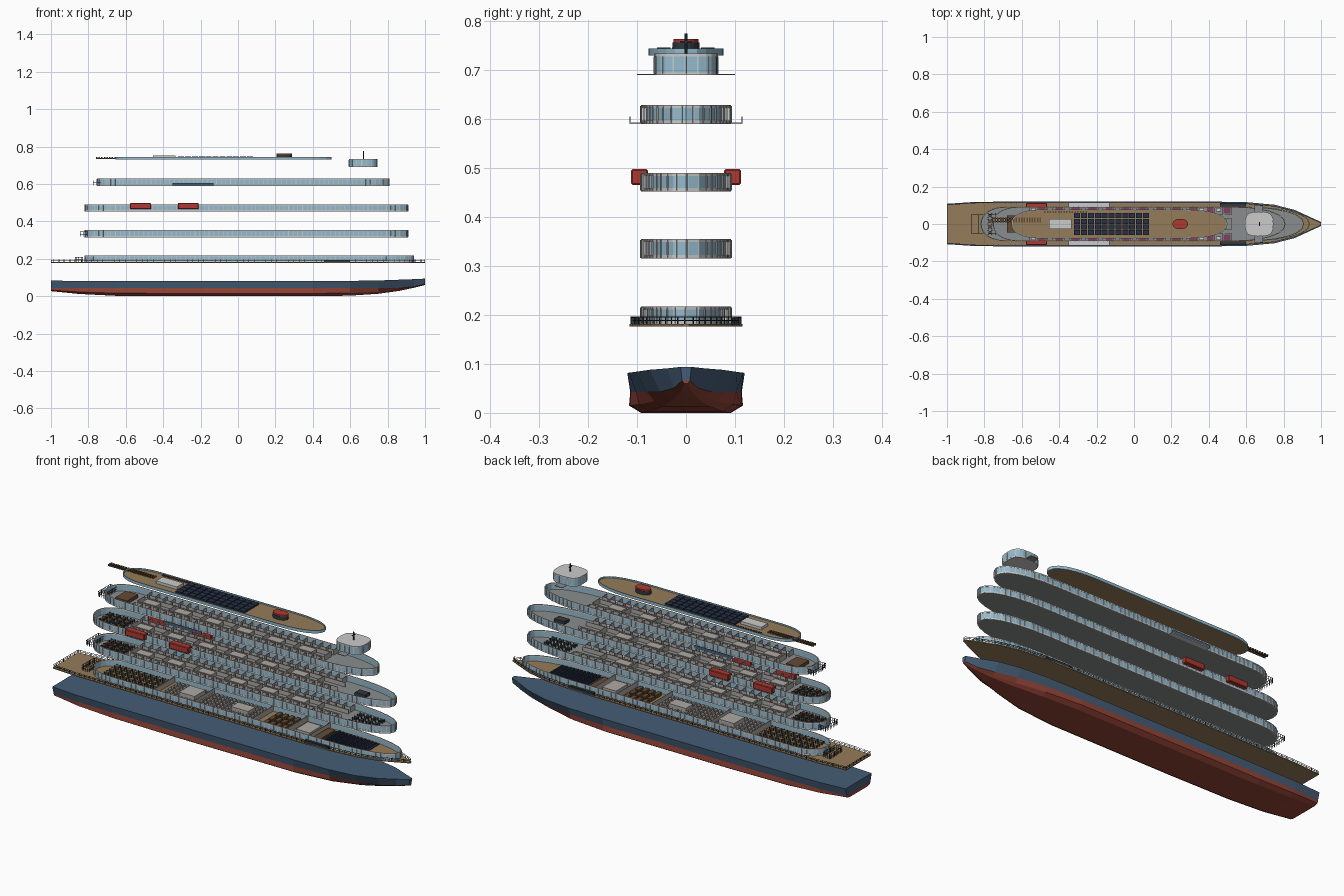
import bpy, bmesh, math
from mathutils import Matrix, Vector

if "Cube" in bpy.data.objects:
    bpy.data.objects.remove(bpy.data.objects["Cube"])

def mat(name, r, g, b):
    m = bpy.data.materials.new(name)
    m.diffuse_color = (r, g, b, 1)
    m.use_nodes = True
    m.node_tree.nodes["Principled BSDF"].inputs["Base Color"].default_value = m.diffuse_color
    return m

BLUE = mat("hull_blue", .06, .11, .18)
RED = mat("hull_red", .30, .06, .04)
WOOD = mat("teak", .30, .20, .10)
BROWN = mat("dark_wood", .13, .07, .035)
GLASS = mat("glass", .30, .50, .62)
WHITE = mat("trim", .65, .65, .62)
GREY = mat("floor_grey", .25, .27, .27)
WALL = mat("partition", .42, .40, .37)
DARK = mat("charcoal", .03, .04, .05)
NAVY = mat("navy", .02, .03, .06)
BOAT = mat("boat_red", .42, .04, .03)
PLUM = mat("plum", .22, .05, .11)

def finish(name, bm, *mats):
    bmesh.ops.recalc_face_normals(bm, faces=bm.faces)
    me = bpy.data.meshes.new(name)
    bm.to_mesh(me)
    bm.free()
    for m in mats:
        me.materials.append(m)
    o = bpy.data.objects.new(name, me)
    bpy.context.collection.objects.link(o)
    return o

def boxes(name, items, m):
    """items: (x0, x1, y0, y1, z0, z1) or (centre, size, angle)"""
    bm = bmesh.new()
    for it in items:
        if len(it) == 6:
            c = [(it[i] + it[i + 1]) / 2 for i in (0, 2, 4)]
            s, a = [it[i + 1] - it[i] for i in (0, 2, 4)], 0
        else:
            c, s, a = it
        M = Matrix.Translation(c) @ Matrix.Rotation(a, 4, 'Z') @ Matrix.Diagonal((*s, 1))
        bmesh.ops.create_cube(bm, size=1, matrix=M)
    return finish(name, bm, m)

def both(items):
    return items + [(a, b, -d, -c, e, f) for a, b, c, d, e, f in items]

def cylinders(name, items, m, n=8):
    bm = bmesh.new()
    for x, y, z0, z1, rx, ry in items:
        M = Matrix.Translation((x, y, (z0 + z1) / 2)) @ Matrix.Diagonal((rx, ry, z1 - z0, 1))
        bmesh.ops.create_cone(bm, cap_ends=True, segments=n, radius1=1, radius2=1, depth=1, matrix=M)
    return finish(name, bm, m)

def plan(x0, x1, w, ls, lb, p=.9, n=12):
    """closed deck outline with rounded stern and bow"""
    pts = []
    for xe, l, s in ((x1 - lb, lb, 1), (x0 + ls, ls, -1)):
        for i in range(n + 1):
            t = math.pi * (i / n - .5)
            c, d = max(math.cos(t), 0), math.sin(t)
            pts.append((xe + s * l * c ** p, s * w * math.copysign(abs(d) ** p, d)))
    return pts

def prism(name, pts, z0, z1, m):
    bm = bmesh.new()
    lo, hi = [[bm.verts.new((x, y, z)) for x, y in pts] for z in (z0, z1)]
    bm.faces.new(lo)
    bm.faces.new(hi)
    for i in range(len(pts)):
        bm.faces.new((lo[i - 1], lo[i], hi[i], hi[i - 1]))
    return finish(name, bm, m)

def ring(name, outer, inner, z0, z1, m):
    bm = bmesh.new()
    r = [[bm.verts.new((x, y, z)) for x, y in q]
         for q, z in ((outer, z0), (outer, z1), (inner, z1), (inner, z0))]
    for k in range(4):
        a, b = r[k], r[(k + 1) % 4]
        for i in range(len(a)):
            bm.faces.new((a[i - 1], a[i], b[i], b[i - 1]))
    return finish(name, bm, m)

def walk(pts, step):
    """evenly spaced posts along a closed outline: x, y, angle"""
    out, carry = [], 0
    for i in range(len(pts)):
        a, b = Vector(pts[i - 1]), Vector(pts[i])
        L = (b - a).length
        d = carry
        while d < L:
            q = a.lerp(b, d / L)
            out.append((q.x, q.y, math.atan2(b.y - a.y, b.x - a.x)))
            d += step
        carry = d - L
    return out

def rail(name, pts, z, h, step, m=DARK):
    items = [((x, y, z + h / 2), (.002, .002, h), a) for x, y, a in walk(pts, step)]
    for i in range(len(pts)):
        a, b = Vector(pts[i - 1]), Vector(pts[i])
        e = b - a
        for k in (.5, 1):
            items.append(((*((a + b) / 2), z + h * k), (e.length, .0015, .0015), math.atan2(e.y, e.x)))
    return boxes(name, items, m)

# Hull: lofted stations of x, half width, keel height, keel width factor, top
stations = [(-1, .108, .027, .80, .083), (-.85, .118, .012, .85, .082), (-.65, .12, .002, .88, .081),
            (-.3, .12, 0, .9, .081), (.4, .12, 0, .88, .081), (.6, .117, .003, .75, .082),
            (.75, .103, .013, .55, .084), (.86, .075, .028, .4, .088), (.94, .038, .045, .3, .091),
            (1, .011, .06, .4, .094)]
bm = bmesh.new()
rows = []
for x, w, zk, f, top in stations:
    zr = max(.043, zk + .006)
    half = [(w * f * .85, zk), (w * (f + .07), zk + (zr - zk) * .35), (w * (.5 + f * .5), zr), (w, top)]
    sec = [(-y, z) for y, z in half[::-1]] + half
    rows.append([bm.verts.new((x, y, z)) for y, z in sec])
for a, b in zip(rows, rows[1:]):
    for j in range(8):
        k = (j + 1) % 8
        bm.faces.new((a[j], a[k], b[k], b[j])).material_index = 0 if j in (0, 6, 7) else 1
for r in (rows[0], rows[-1]):
    for q, mi in ((r[2:6], 1), ([r[1], r[2], r[5], r[6]], 1), ([r[0], r[1], r[6], r[7]], 0)):
        bm.faces.new(q).material_index = mi
finish("hull", bm, BLUE, RED)

# Main deck with open railing
side = [(-1, .104), (-.85, .114), (.45, .115), (.6, .11), (.75, .096), (.86, .069), (.94, .034), (1, .006)]
deck = [(x, -y) for x, y in side] + side[::-1]
prism("main_deck", deck, .177, .182, WOOD)
rail("main_deck_rail", [(x * .998, y * .98) for x, y in deck], .182, .014, .03)
boxes("side_gangways", both([(.46, .6, .094, .112, .182, .194)]), DARK)

def storey(n, z0, z1, x0, x1, ls, lb, floor):
    """floor slab, sill, window band, header and mullions"""
    o = plan(x0, x1, .092, ls, lb)
    i = plan(x0 + .005, x1 - .005, .088, ls, lb)
    g = plan(x0 + .001, x1 - .001, .091, ls, lb)
    nm = f"deck_{n}_"
    prism(nm + "floor", i, z0, z0 + .005, floor)
    ring(nm + "sill", o, i, z0, z0 + .008, WHITE)
    ring(nm + "windows", g, i, z0 + .008, z1 - .006, GLASS)
    ring(nm + "header", o, i, z1 - .006, z1, WHITE)
    boxes(nm + "mullions", [((x, y, (z0 + z1) / 2), (.003, .003, z1 - z0 - .004), a)
                            for x, y, a in walk(o, .025)], WHITE)

def cabins(n, z, xa, xb, h=.028, step=.045):
    """corridor walls, cabin partitions, beds and central rooms"""
    nm, N = f"deck_{n}_", int((xb - xa) / step)
    xs = [xa + k * step for k in range(N + 1)]
    walls = [(x - .001, x + .001, .05, .088, z, z + h) for x in xs]
    walls += [(x + .012, x + step, .049, .051, z, z + h) for x in xs[:-1]]
    walls += [(xa, xb, .029, .031, z, z + h * .8)]
    boxes(nm + "cabin_walls", both(walls), WALL)
    cross = [(x - .001, x + .001, -.03, .03, z, z + h) for x in xs[::4]]
    cross += [(x + .02, x + .1, -.022, .022, z, z + h * .75) for x in xs[:-4:4]]
    boxes(nm + "central_rooms", cross, WALL)
    boxes(nm + "beds", both([(x + .008, x + .034, .066, .085, z, z + .009) for x in xs[:-1:2]]), WHITE)
    boxes(nm + "carpets", both([(x + .004, x + .041, .055, .087, z, z + .004) for x in xs[1:-1:2]]), PLUM)

def tables(n, where, z, xs, ys, top):
    pos = [(x, y) for x in xs for y in ys]
    cylinders(f"deck_{n}_{where}_tables", [(x, y, z, z + .012, .009, .009) for x, y in pos], top)
    boxes(f"deck_{n}_{where}_chairs", [((x + .014 * math.cos(a), y + .014 * math.sin(a), z + .006),
          (.006, .006, .012), a) for x, y in pos for a in (0.8, 2.36, 3.93, 5.5)], DARK)

def span(a, b, n):
    return [a + (b - a) * k / (n - 1) for k in range(n)]

# Enclosed storeys
storey(1, .181, .217, -.82, .94, .14, .36, WOOD)
storey(2, .315, .355, -.82, .91, .14, .33, GREY)
storey(3, .452, .490, -.82, .91, .14, .33, GREY)
storey(4, .590, .629, -.755, .81, .14, .28, GREY)

# Storey 1: dining hall, lounge, lobby, theatre
z = .186
tables(1, "dining", z, span(-.74, -.46, 9), span(-.06, .06, 4), WOOD)
boxes("lounge_seats", [(x, x + .014, y, y + .014, z, z + .01) for x in span(-.4, .12, 22)
                       for y in span(-.08, .066, 7)], WALL)
boxes("lounge_walls", [(x, x + .003, -.088, .088, z, z + .028) for x in (-.43, -.2, .14, .34, .47)], WALL)
boxes("lobby_rooms", [(-.31, -.22, -.045, .045, z, z + .03), (-.02, .08, -.03, .03, z, z + .026),
                      (.37, .45, -.05, .05, z, z + .02)], WALL)
boxes("lobby_counters", [(x, x + .022, y, y + .04, z, z + .016) for x in (.19, .225, .26, .295)
                         for y in (-.07, -.02, .03)], BROWN)
boxes("theatre_floor", [(.5, .77, -.07, .07, z, z + .004)], NAVY)
boxes("theatre_seats", [(x, x + .01, y, y + .012, z, z + .008 + .03 * (.76 - x))
                        for x in span(.54, .75, 11) for y in span(-.066, .054, 8)], NAVY)
boxes("stage", [(.48, .52, -.06, .06, z, z + .012)], BROWN)

# Storeys 2 to 4: cabins with lounges at the ends
cabins(2, .320, -.6, .62)
tables(2, "bow", .320, span(.68, .8, 4), span(-.045, .045, 3), DARK)
tables(2, "stern", .320, span(-.76, -.65, 4), span(-.045, .045, 4), BROWN)
cabins(3, .457, -.6, .60)
tables(3, "stern", .457, span(-.77, -.65, 4), span(-.045, .045, 4), BROWN)
boxes("bow_bar", [(.69, .75, -.02, .02, .457, .472)], DARK)
cabins(4, .595, -.56, .52)
boxes("stern_bar", [(-.68, -.61, -.045, .045, .595, .612)], BROWN)

# Lifeboats on storey 3, chamfered boxes
b = boxes("lifeboats", both([(x, x + .112, .078, .112, .466, .498) for x in (-.577, -.322)]), BOAT)
mod = b.modifiers.new("chamfer", 'BEVEL')
mod.width, mod.segments = .003, 1

# Side balconies on storey 4
boxes("side_balconies", both([(-.35, -.13, .09, .115, .59, .593)]), WHITE)
boxes("balcony_glass", both([(-.35, -.13, .1135, .115, .593, .606)]), BLUE)

# Stern terraces
for n, zt, xs in ((1, .182, -.87), (2, .318, -.845), (4, .593, -.775)):
    rail(f"stern_terrace_rail_{n}", [(xs, -.05), (xs + .04, -.05), (xs + .04, .05), (xs, .05)], zt, .026, .012)

# Sun deck
o, i = plan(-.655, .5, .077, .15, .22), plan(-.651, .496, .074, .15, .22)
prism("sun_deck", i, .73, .738, WOOD)
ring("sun_deck_edge", o, i, .73, .745, GLASS)
boxes("solar_panels", [(x, x + .032, y, y + .027, .738, .747) for x in span(-.32, .048, 11)
                       for y in (-.059, -.029, .001, .031)], NAVY)
boxes("skylight", [(-.455, -.335, -.027, .027, .738, .752)], WHITE)
boxes("pergola_slats", [(x, x + .008, .008, .036, .738, .743) for x in span(-.76, -.505, 19)]
      + [(-.76, -.5, y, y + .004, .733, .738) for y in (.012, .028)]
      + [(x, x + .008, .058, .07, .738, .744) for x in span(-.48, -.26, 16)], BROWN)
cylinders("funnel", [(.247, 0, .738, .757, .042, .028)], DARK, 20)
cylinders("funnel_cap", [(.247, 0, .757, .764, .042, .026)], BOAT, 20)

# Bridge
o, i = plan(.593, .745, .065, .07, .07, .65), plan(.597, .741, .061, .066, .066, .65)
prism("bridge_floor", o, .690, .696, WHITE)
ring("bridge_windows", o, i, .696, .728, GLASS)
boxes("bridge_mullions", [((x, y, .711), (.003, .003, .034), a) for x, y, a in walk(o, .025)], WHITE)
prism("bridge_roof", o, .728, .734, WHITE)
boxes("bridge_wings", both([(.645, .69, .064, .1, .690, .6925)]), GREY)
cylinders("mast", [(.67, 0, .734, .775, .003, .003)], DARK)
boxes("mast_crossbar", [(.667, .673, -.012, .012, .757, .760)], DARK)
